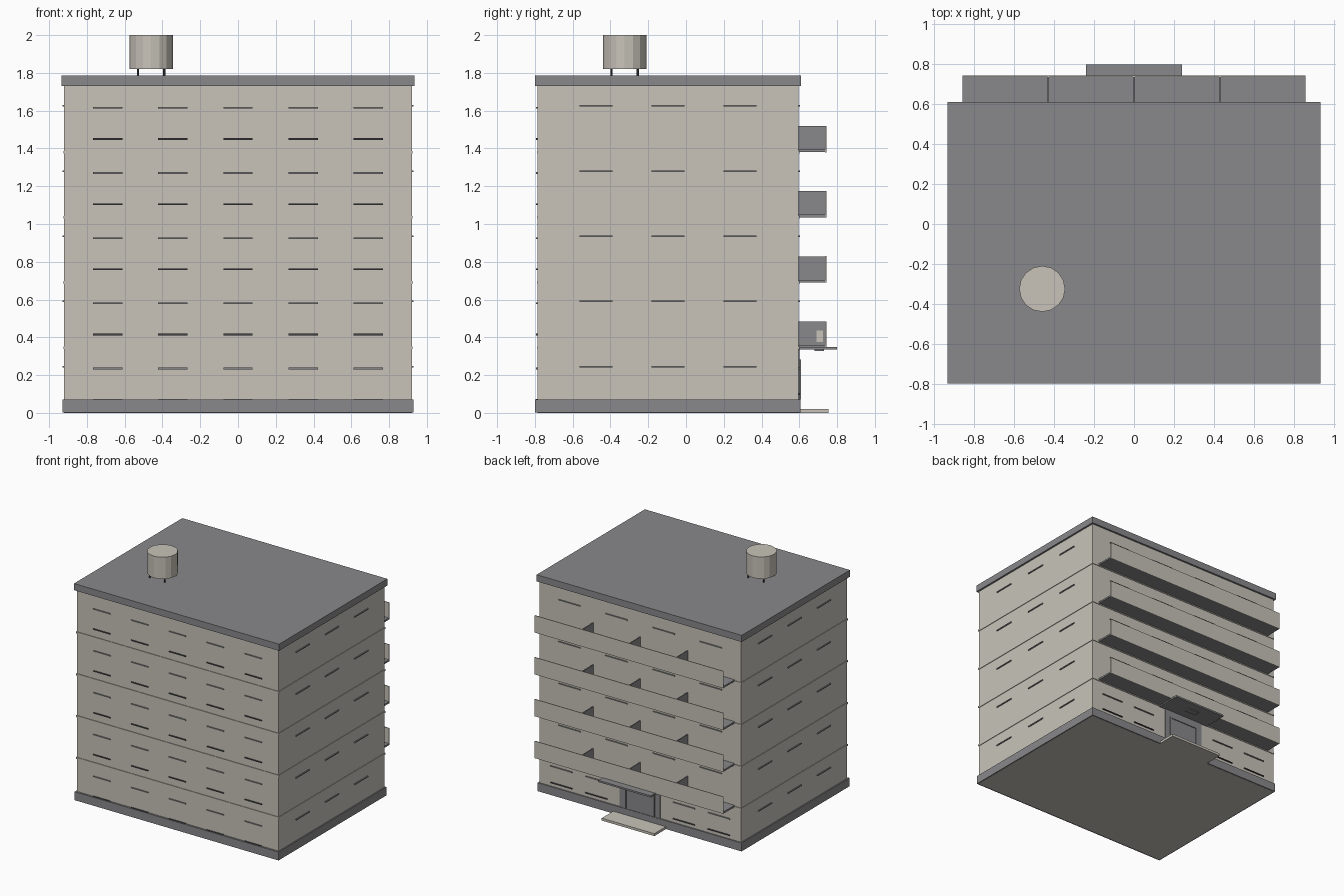
import bpy, math

cube = bpy.data.objects.get("Cube")
if cube:
    bpy.data.objects.remove(cube, do_unlink=True)


def material(name, rgb):
    m = bpy.data.materials.new(name)
    m.use_nodes = True
    m.diffuse_color = (*rgb, 1)
    m.node_tree.nodes["Principled BSDF"].inputs["Base Color"].default_value = (*rgb, 1)
    return m


BEIGE = material("beige plaster", (0.58, 0.55, 0.49))
GREY = material("grey concrete", (0.25, 0.25, 0.26))
DARK = material("dark metal", (0.06, 0.06, 0.065))


def box(name, x0, x1, y0, y1, z0, z1, mat):
    bpy.ops.mesh.primitive_cube_add(
        size=1, location=((x0 + x1) / 2, (y0 + y1) / 2, (z0 + z1) / 2))
    ob = bpy.context.object
    ob.name = name
    ob.scale = (x1 - x0, y1 - y0, z1 - z0)
    ob.data.materials.append(mat)
    return ob


def cylinder(name, x, y, z0, z1, r, sides, mat):
    bpy.ops.mesh.primitive_cylinder_add(
        vertices=sides, radius=r, depth=z1 - z0, location=(x, y, (z0 + z1) / 2))
    ob = bpy.context.object
    ob.name = name
    ob.data.materials.append(mat)


FLOOR = 0.345
W = 0.92
FRONT, BACK = -0.785, 0.595
MID = (FRONT + BACK) / 2

# Main block, plinth and roof slab
box("walls", -W, W, FRONT, BACK, 0, 1.74, BEIGE)
box("plinth", -0.93, 0.93, -0.8, 0.605, 0.001, 0.07, GREY)
box("roof_slab", -0.935, 0.935, -0.8, 0.61, 1.73, 1.785, GREY)


# Thin ledges above and below the windows
def ledge_y(name, x, w, y, z, mat):
    box(name, x - w / 2, x + w / 2, y - 0.008, y + 0.008, z - 0.004, z + 0.004, mat)


def ledge_x(name, x, y, w, z, mat):
    box(name, x - 0.008, x + 0.008, y - w / 2, y + w / 2, z - 0.004, z + 0.004, mat)


for floor in range(5):
    base = floor * FLOOR
    # Front windows
    for i in range(-2, 3):
        ledge_y("front_lintel", i * FLOOR, 0.155, FRONT, base + 0.235, GREY)
        ledge_y("front_sill", i * FLOOR, 0.155, FRONT, base + 0.07, DARK)
    # Side windows
    for x in (-W, W):
        for i in (-1, 0, 1):
            ledge_x("side_lintel", x, MID + i * 0.382, 0.175, base + 0.245, GREY)
    if floor == 0:
        # Ground floor windows beside the entrance
        for x in (-0.72, -0.4, 0.4, 0.72):
            ledge_y("back_lintel", x, 0.2, BACK, 0.235, GREY)
            ledge_y("back_sill", x, 0.2, BACK, 0.1, DARK)
        continue

    # Floor band
    box("floor_band", -W - 0.005, W + 0.005, FRONT - 0.005, BACK + 0.005,
        base - 0.007, base + 0.007, BEIGE)
    # Balcony with open ends and three dividers
    box("balcony_slab", -0.86, 0.86, BACK, 0.738, base, base + 0.014, GREY)
    box("balcony_parapet", -0.86, 0.86, 0.737, 0.743, base - 0.001, base + 0.14, BEIGE)
    for x in (-0.43, 0, 0.43):
        box("balcony_divider", x - 0.004, x + 0.004, BACK, 0.738, base, base + 0.139, GREY)
    for x in (-0.645, -0.215, 0.215, 0.645):
        ledge_y("balcony_door_lintel", x, 0.2, BACK, base + 0.245, GREY)

# Entrance: door, frame, canopy, lamp and step
box("entrance_door", -0.185, 0.185, BACK, 0.601, 0.07, 0.335, GREY)
for s in (-1, 1):
    box("door_post", s * 0.13 - 0.006, s * 0.13 + 0.006, 0.6, 0.608, 0.07, 0.28, GREY)
box("door_head", -0.136, 0.136, 0.6, 0.608, 0.27, 0.282, GREY)
box("entrance_canopy", -0.24, 0.24, BACK, 0.8, 0.335, 0.349, GREY)
box("canopy_lamp", -0.05, 0.05, 0.68, 0.73, 0.327, 0.336, GREY)
box("entrance_step", -0.24, 0.24, BACK, 0.755, 0, 0.02, BEIGE)
box("divider_plate", 0.433, 0.437, 0.69, 0.725, 0.375, 0.437, BEIGE)

# Roof water tank on four legs
TX, TY = -0.46, -0.325
cylinder("water_tank", TX, TY, 1.82, 2.0, 0.115, 16, BEIGE)
for sx in (-1, 1):
    for sy in (-1, 1):
        cylinder("tank_leg", TX + sx * 0.07, TY + sy * 0.07, 1.78, 1.825, 0.006, 8, DARK)
